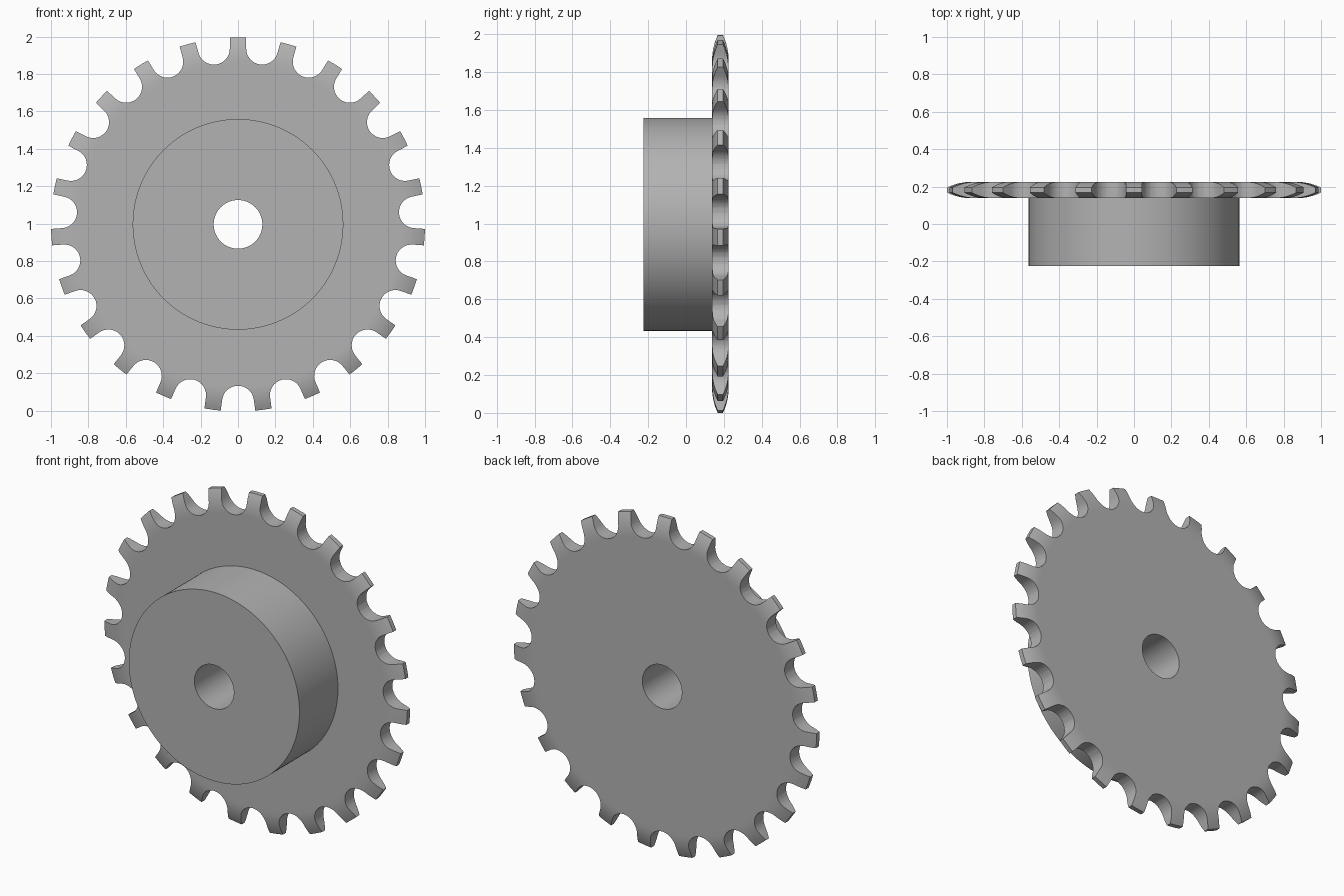
import bpy, bmesh
from math import sin, cos, pi
from mathutils import Matrix, Vector

cube = bpy.data.objects.get("Cube")
if cube:
    bpy.data.objects.remove(cube, do_unlink=True)

TEETH = 23
CENTRE_Z = 0.996
FRONT, BACK = 0.138, 0.225      # plate thickness range in y
HUB_FRONT = -0.225
BORE, HUB_R, TIP_R = 0.13, 0.563, 1.0
TOOTH_HALF = 0.044
GAP_CENTRE = 0.948              # radius at which the roller gaps are centred
SEGMENTS = 184

steel = bpy.data.materials.new("grey steel")
steel.use_nodes = True
grey = (0.45, 0.45, 0.45, 1)
steel.diffuse_color = grey
steel.node_tree.nodes["Principled BSDF"].inputs["Base Color"].default_value = grey


def finish(name, bm):
    bmesh.ops.recalc_face_normals(bm, faces=bm.faces)
    mesh = bpy.data.meshes.new(name)
    bm.to_mesh(mesh)
    bm.free()
    mesh.materials.append(steel)
    obj = bpy.data.objects.new(name, mesh)
    obj.location.z = CENTRE_Z
    bpy.context.collection.objects.link(obj)
    return obj


def activate(obj):
    bpy.ops.object.select_all(action='DESELECT')
    obj.select_set(True)
    bpy.context.view_layer.objects.active = obj


def lathe(name, profile):
    """Revolve a closed (radius, y) profile around the y axis."""
    bm = bmesh.new()
    rings = []
    for i in range(SEGMENTS):
        turn = Matrix.Rotation(2 * pi * i / SEGMENTS, 3, 'Y')
        rings.append([bm.verts.new(turn @ Vector((r, y, 0))) for r, y in profile])
    n = len(profile)
    for i in range(SEGMENTS):
        a, b = rings[i], rings[(i + 1) % SEGMENTS]
        for j in range(n):
            k = (j + 1) % n
            bm.faces.new((a[j], a[k], b[k], b[j]))
    return finish(name, bm)


# Plate with rims curving in towards the tooth tips
START, CURVE_R, STEPS = 0.87, 0.3, 8
rim = []
for i in range(STEPS + 1):
    d = (TIP_R - START) * i / STEPS
    rim.append((START + d, CURVE_R - (CURVE_R ** 2 - d ** 2) ** 0.5))
profile = [(BORE, FRONT), (START - 0.015, FRONT)]
profile += [(r, FRONT + inset) for r, inset in rim]
profile += [(r, BACK - inset) for r, inset in reversed(rim)]
profile += [(START - 0.015, BACK), (BORE, BACK)]
plate = lathe("toothed_plate", profile)

# Tooth outline: parallel flanks joined by round roller gaps
half = pi / TEETH
gap_r = GAP_CENTRE * sin(half) - TOOTH_HALF
tooth = [(-TOOTH_HALF, 1.1), (TOOTH_HALF, 1.1)]
for i in range(17):
    t = pi + (pi - 2 * half) * i / 16
    tooth.append((GAP_CENTRE * sin(half) + gap_r * cos(t),
                  GAP_CENTRE * cos(half) + gap_r * sin(t)))
bm = bmesh.new()
outline = []
for k in range(TEETH):
    turn = Matrix.Rotation(2 * half * k, 3, 'Y')
    outline += [bm.verts.new(turn @ Vector((x, 0, z))) for x, z in tooth]
face = bm.faces.new(outline)
extruded = bmesh.ops.extrude_face_region(bm, geom=[face])
moved = [v for v in extruded["geom"] if isinstance(v, bmesh.types.BMVert)]
bmesh.ops.translate(bm, verts=moved, vec=(0, 0.4, 0))
cutter = finish("tooth_outline_cutter", bm)
cutter.hide_render = True

activate(plate)
cut = plate.modifiers.new("teeth", 'BOOLEAN')
cut.operation = 'INTERSECT'
cut.solver = 'EXACT'
cut.object = cutter
bpy.ops.object.modifier_apply(modifier=cut.name)
bpy.data.objects.remove(cutter, do_unlink=True)

# Hub standing out of the front of the plate
hub = lathe("hub", [(BORE, HUB_FRONT), (HUB_R, HUB_FRONT), (HUB_R, FRONT), (BORE, FRONT)])

for obj in (plate, hub):
    activate(obj)
    bpy.ops.object.shade_smooth_by_angle(angle=pi / 6)
